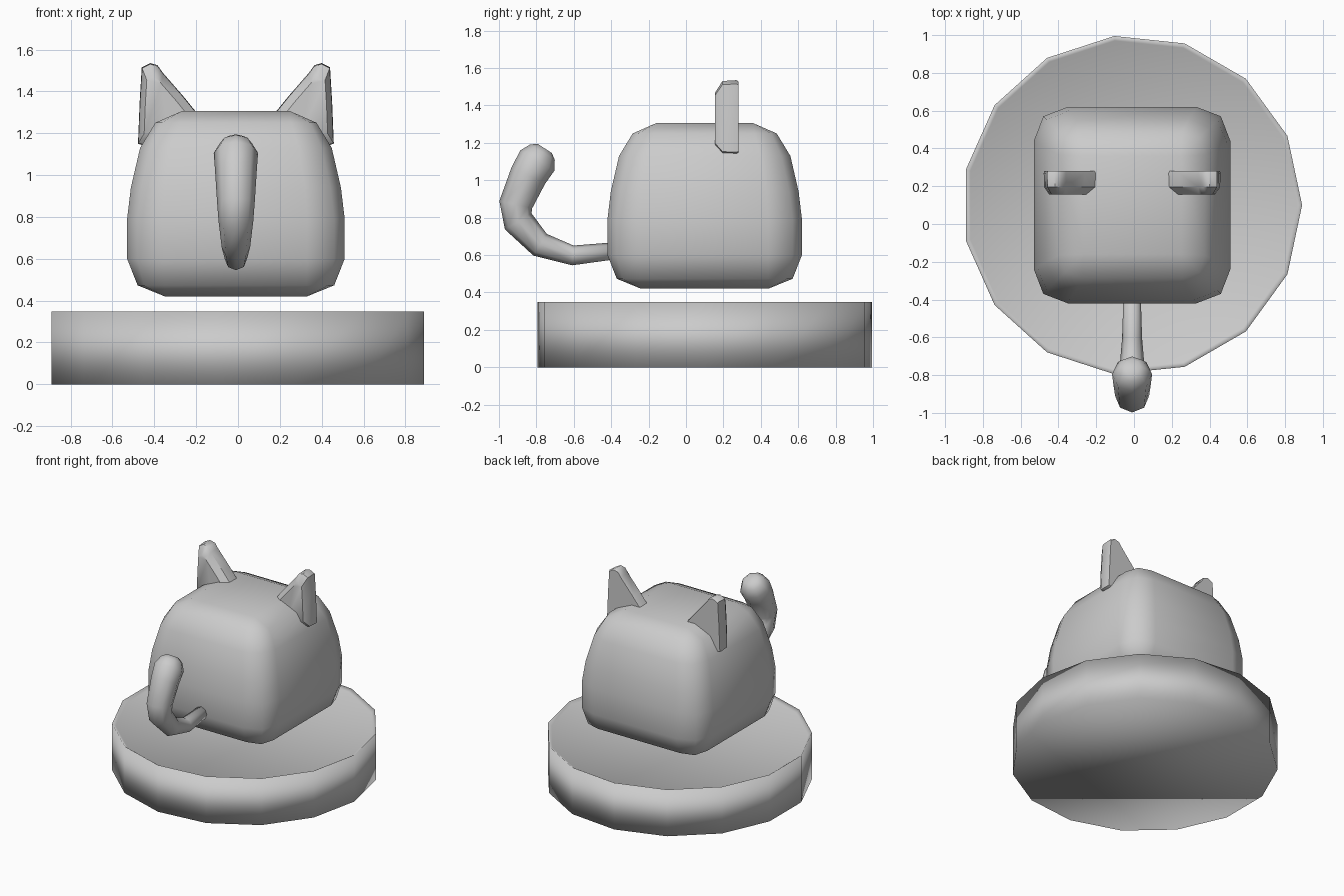
import bpy, bmesh, math
from mathutils import Vector

if "Cube" in bpy.data.objects:
    bpy.data.objects.remove(bpy.data.objects["Cube"])

CX, CY = -0.01, 0.1


def loft(name, rings, angle=None):
    """Skin a stack of equal-sized rings and cap both ends."""
    bm = bmesh.new()
    vs = [[bm.verts.new(p) for p in r] for r in rings]
    n = len(rings[0])
    for a, b in zip(vs, vs[1:]):
        for i in range(n):
            j = (i + 1) % n
            bm.faces.new((a[i], a[j], b[j], b[i]))
    bm.faces.new(vs[0])
    bm.faces.new(vs[-1])
    bmesh.ops.remove_doubles(bm, verts=bm.verts, dist=0.0005)
    bmesh.ops.recalc_face_normals(bm, faces=bm.faces)
    for f in bm.faces:
        f.smooth = True
    me = bpy.data.meshes.new(name)
    bm.to_mesh(me)
    bm.free()
    ob = bpy.data.objects.new(name, me)
    bpy.context.collection.objects.link(ob)
    if angle:
        bpy.ops.object.select_all(action='DESELECT')
        ob.select_set(True)
        bpy.context.view_layer.objects.active = ob
        bpy.ops.object.shade_smooth_by_angle(angle=math.radians(angle))
    return ob


# Round base: 15 sides, with a shallow lip inside the top edge
def disc(r, z):
    return [(CX + r * math.cos(math.tau * i / 15),
             CY + r * math.sin(math.tau * i / 15), z) for i in range(15)]


loft("base", [disc(0.9, 0), disc(0.9, 0.348), disc(0.875, 0.33)])


# Body: rounded square rings (flat half-length a, corner c, half-width h)
def rounded_square(z, h, c, a):
    quarter = [(h, -a), (h, a), (c, c)]
    pts = []
    for k in range(4):
        co, si = round(math.cos(k * math.pi / 2)), round(math.sin(k * math.pi / 2))
        pts += [(CX + x * co - y * si, CY + x * si + y * co, z) for x, y in quarter]
    return pts


loft("body", [rounded_square(*s) for s in (
    (0.42, 0.34, 0.34, 0.34),
    (0.473, 0.47, 0.44, 0.34),
    (0.60, 0.52, 0.47, 0.34),
    (0.79, 0.52, 0.47, 0.34),
    (0.94, 0.502, 0.452, 0.33),
    (1.13, 0.458, 0.41, 0.30),
    (1.25, 0.385, 0.355, 0.265),
    (1.305, 0.26, 0.26, 0.26))])

# Ears: flat back, chamfered front, mirrored about the body centre
EAR = [(0.165, 1.27), (0.25, 1.375), (0.35, 1.49), (0.375, 1.525), (0.41, 1.535),
       (0.45, 1.515), (0.46, 1.35), (0.468, 1.15), (0.44, 1.14), (0.30, 1.18)]


def ear_ring(side, y, s):
    mx, mz = 0.37, 1.31
    return [(CX + side * (mx + (x - mx) * s), y, mz + (z - mz) * s) for x, z in EAR]


for side, label in ((-1, "left"), (1, "right")):
    loft(label + "_ear", [ear_ring(side, 0.28, 0.97), ear_ring(side, 0.27, 1),
                          ear_ring(side, 0.195, 0.98), ear_ring(side, 0.155, 0.7)], 40)

# Tail: tapered tube along a curled path of (y, z, radius)
PATH = [(-0.36, 0.625, 0.045), (-0.605, 0.598, 0.053), (-0.78, 0.655, 0.068),
        (-0.897, 0.78, 0.083), (-0.91, 0.87, 0.09), (-0.843, 1.025, 0.1),
        (-0.795, 1.105, 0.106), (-0.768, 1.15, 0.078), (-0.755, 1.17, 0.045)]
rings = []
for i, (y, z, r) in enumerate(PATH):
    p, q = PATH[max(i - 1, 0)], PATH[min(i + 1, len(PATH) - 1)]
    t = Vector((0, q[0] - p[0], q[1] - p[1])).normalized()
    n = Vector((0, -t.z, t.y))
    rings.append([Vector((CX, y, z)) + r * (n * math.cos(a) + Vector((math.sin(a), 0, 0)))
                  for a in (math.tau * k / 8 for k in range(8))])
loft("tail", rings)
